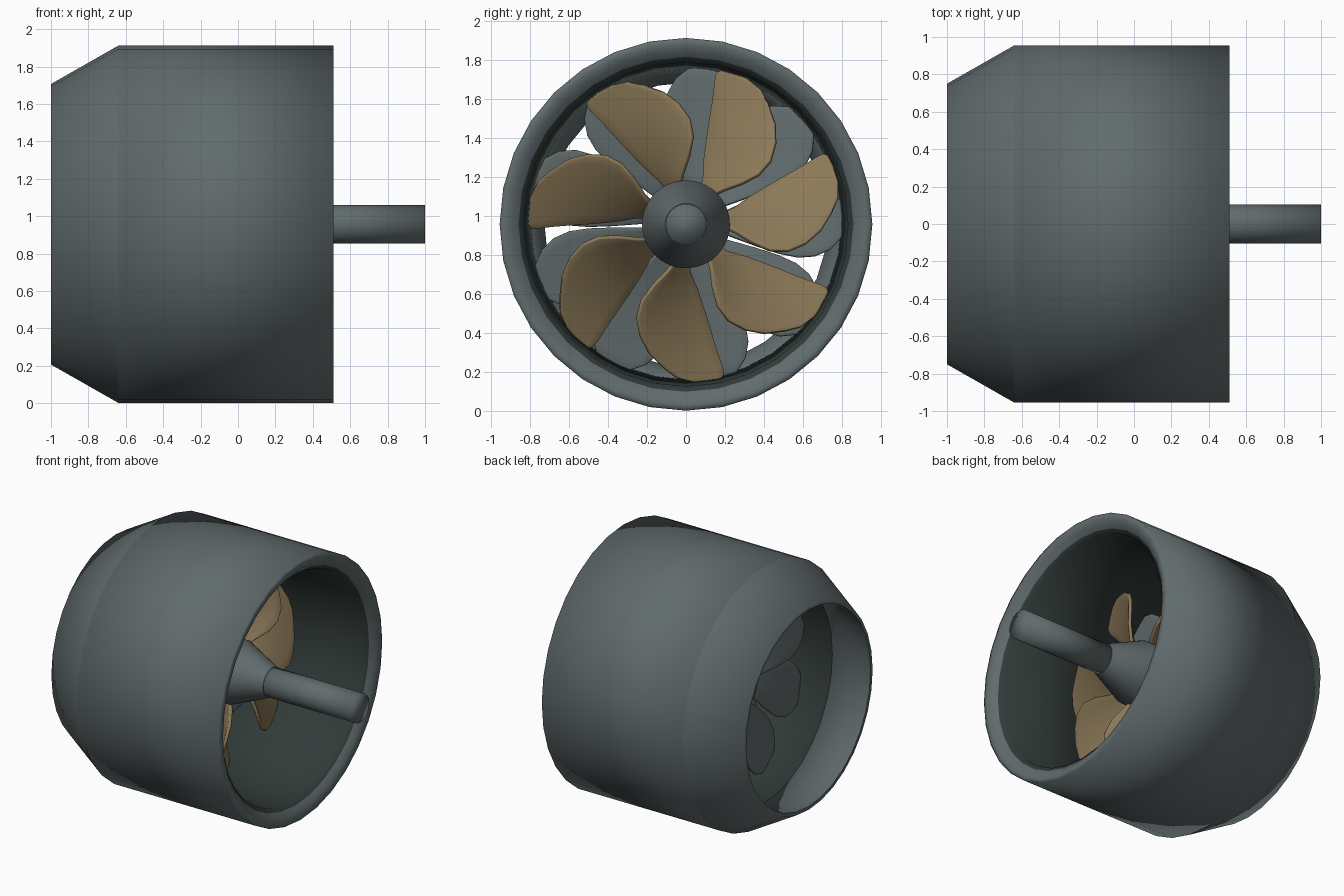
import bpy, bmesh
from math import sin, cos, pi, radians

cube = bpy.data.objects.get("Cube")
if cube:
    bpy.data.objects.remove(cube, do_unlink=True)

AXIS_Z = 0.957


def material(name, rgb):
    m = bpy.data.materials.new(name)
    m.use_nodes = True
    m.diffuse_color = (*rgb, 1)
    m.node_tree.nodes["Principled BSDF"].inputs["Base Color"].default_value = (*rgb, 1)
    return m


grey = material("slate grey", (0.12, 0.148, 0.153))
dark = material("dark lining", (0.032, 0.045, 0.042))
bronze = material("bronze", (0.26, 0.19, 0.097))


def finish(bm, name, mat, angle):
    bmesh.ops.recalc_face_normals(bm, faces=bm.faces)
    mesh = bpy.data.meshes.new(name)
    bm.to_mesh(mesh)
    bm.free()
    mesh.materials.append(mat)
    obj = bpy.data.objects.new(name, mesh)
    obj.location.z = AXIS_Z
    bpy.context.collection.objects.link(obj)
    bpy.ops.object.select_all(action="DESELECT")
    obj.select_set(True)
    bpy.context.view_layer.objects.active = obj
    bpy.ops.object.shade_smooth_by_angle(angle=radians(angle))
    return obj


def lathe(name, profile, mat, sides=32, closed=False, angle=95):
    """Spin (x, radius) points around the x axis."""
    bm = bmesh.new()
    rings = []
    for x, r in profile:
        turns = [2 * pi * i / sides for i in range(sides)]
        rings.append([bm.verts.new((x, r * cos(t), r * sin(t))) for t in turns])
    pairs = list(zip(rings, rings[1:]))
    if closed:
        pairs.append((rings[-1], rings[0]))
    else:
        bm.faces.new(rings[0])
        bm.faces.new(rings[-1])
    for a, b in pairs:
        for i in range(sides):
            j = (i + 1) % sides
            bm.faces.new((a[i], a[j], b[j], b[i]))
    return finish(bm, name, mat, angle)


# Duct body with rounded lip and dark inner lining
duct = lathe("duct_body", [(-0.64, 0.955), (0.51, 0.955), (0.51, 0.925), (0.5, 0.89),
                           (0.47, 0.858), (0.45, 0.83), (-0.64, 0.795)], grey, closed=True)
duct.data.materials.append(dark)
for face in duct.data.polygons:
    c = face.center
    if c.x > -0.6 and (c.y ** 2 + c.z ** 2) ** 0.5 < 0.85:
        face.material_index = 1

# Tapered rear nozzle
lathe("nozzle", [(-1, 0.75), (-0.64, 0.955), (-0.64, 0.795), (-1, 0.725)], grey, closed=True)

# Hub and drive shaft
lathe("hub", [(-0.47, 0.15), (-0.44, 0.21), (-0.38, 0.225), (0, 0.225), (0.28, 0.107)],
      grey, sides=40, angle=40)
lathe("drive_shaft", [(0.2, 0.104), (1, 0.104)], grey)


def fan(name, count, outline, x0, middle, pitch, mat):
    """Ring of pitched blades; outline rows are radius and the two edge angles."""
    columns = 8
    bm = bmesh.new()
    for k in range(count):
        rows = []
        for r, lead, trail in outline:
            row = []
            for i in range(columns + 1):
                a = lead + (trail - lead) * i / columns
                x = x0 - pitch * radians(a - middle)
                t = radians(a) + 2 * pi * k / count
                row.append(bm.verts.new((x, r * cos(t), r * sin(t))))
            rows.append(row)
        for p, q in zip(rows, rows[1:]):
            for i in range(columns):
                bm.faces.new((p[i], p[i + 1], q[i + 1], q[i]))
    obj = finish(bm, name, mat, 40)
    solid = obj.modifiers.new("thickness", "SOLIDIFY")
    solid.thickness = 0.024
    solid.offset = 0
    bevel = obj.modifiers.new("soft_edges", "BEVEL")
    bevel.width = 0.007
    bevel.segments = 2
    bevel.limit_method = "ANGLE"


# Front rotor with swept blades
swept = [(0.19, 48, 66), (0.26, 42, 69), (0.35, 36, 74), (0.45, 34, 76),
         (0.54, 36.5, 77), (0.62, 42, 77.5), (0.69, 48.5, 78), (0.75, 56, 78.5),
         (0.79, 61, 78.5), (0.81, 67, 77)]
fan("rotor_blades", 7, swept, -0.1, 60, 0.36, bronze)

# Rear stator with broad petals that narrow at the tip
half_widths = [(0.19, 16), (0.27, 18), (0.38, 19.3), (0.5, 19.5), (0.6, 18.5),
               (0.68, 16), (0.75, 12), (0.8, 7)]
petal = [(r, 2 - w, 2 + w) for r, w in half_widths]
fan("stator_blades", 9, petal, -0.4, 2, 0.1, grey)
